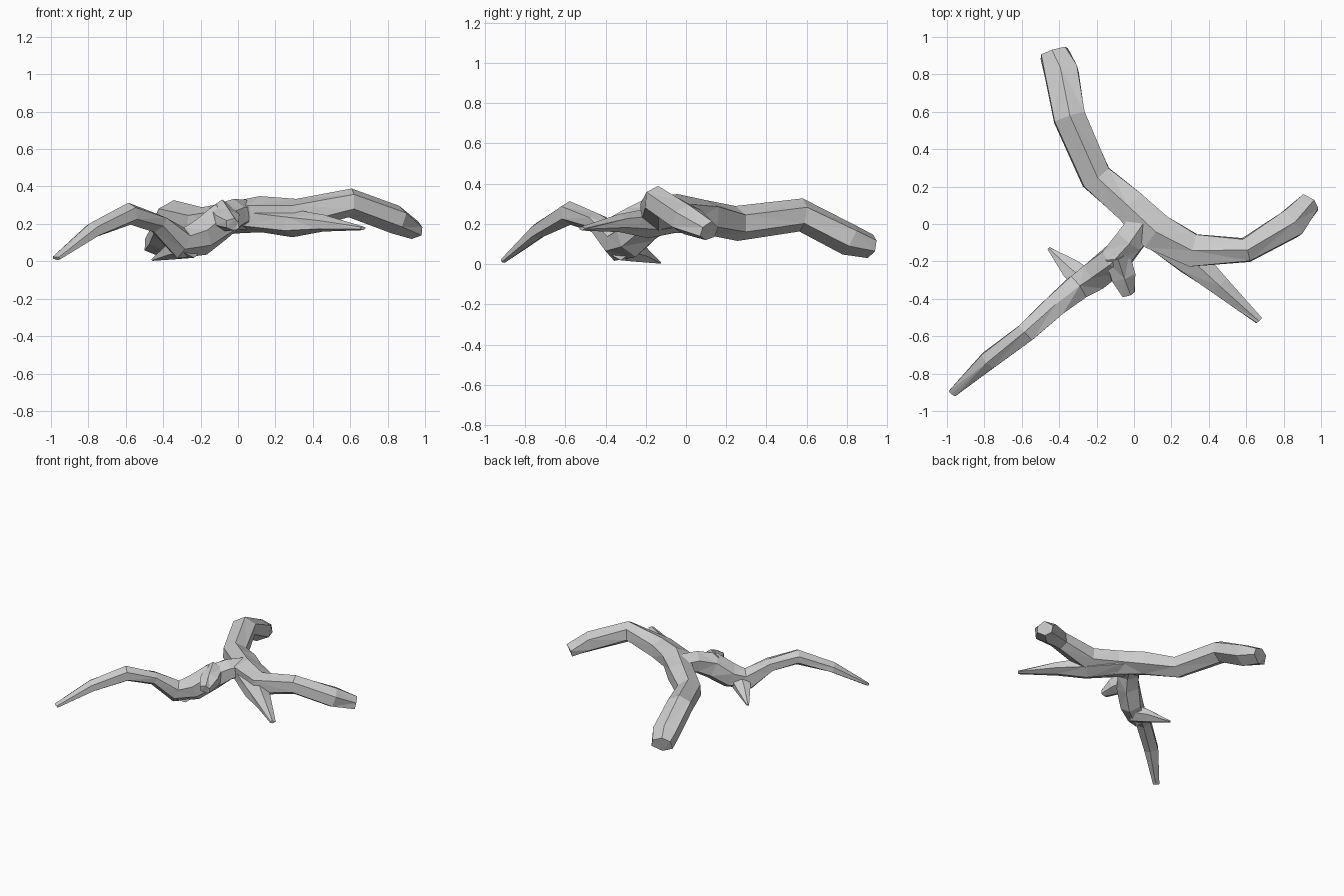
import bpy, bmesh, math, random
from mathutils import Vector

if "Cube" in bpy.data.objects:
    bpy.data.objects.remove(bpy.data.objects["Cube"])

random.seed(4)
UP = Vector((0, 0, 1))


def limb(name, path, sides=6, jitter=0.006):
    """Faceted tube; path rows are x, y, z, half width, half height."""
    bm = bmesh.new()
    pts = [Vector(p[:3]) for p in path]
    rings = []
    for i, p in enumerate(path):
        tangent = (pts[min(i + 1, len(pts) - 1)] - pts[max(i - 1, 0)]).normalized()
        side = tangent.cross(UP).normalized()
        lift = side.cross(tangent).normalized()
        ring = []
        for k in range(sides):
            a = math.pi / 2 + math.tau * k / sides
            v = pts[i] + side * (math.cos(a) * p[3] * 1.12) + lift * (math.sin(a) * p[4])
            j = min(jitter, p[3] * 0.2)
            v += Vector([random.uniform(-j, j) for _ in range(3)])
            v.z = max(v.z, 0)
            ring.append(bm.verts.new(v))
        rings.append(ring)
    for a, b in zip(rings, rings[1:]):
        for k in range(sides):
            n = (k + 1) % sides
            bm.faces.new((a[k], a[n], b[n], b[k]))
    bm.faces.new(rings[0][::-1])
    bm.faces.new(rings[-1])
    bmesh.ops.triangulate(bm, faces=bm.faces[:])
    bmesh.ops.recalc_face_normals(bm, faces=bm.faces[:])
    mesh = bpy.data.meshes.new(name)
    bm.to_mesh(mesh)
    bm.free()
    ob = bpy.data.objects.new(name, mesh)
    bpy.context.collection.objects.link(ob)
    return ob


# Main bough, sweeping from back left to the right end
bough = limb("driftwood_branch", [
    (-0.43, 0.92, 0.09, 0.075, 0.06),
    (-0.39, 0.81, 0.125, 0.092, 0.08),
    (-0.345, 0.57, 0.245, 0.085, 0.078),
    (-0.20, 0.25, 0.205, 0.085, 0.085),
    (-0.02, 0.09, 0.235, 0.09, 0.09),
    (0.12, -0.04, 0.255, 0.10, 0.095),
    (0.32, -0.14, 0.25, 0.09, 0.09),
    (0.60, -0.14, 0.315, 0.065, 0.08),
    (0.84, 0.00, 0.225, 0.08, 0.08),
    (0.945, 0.11, 0.165, 0.057, 0.05)])

limbs = [
    # Flat pointed shoot at front right
    limb("front_right_shoot", [
        (0.08, -0.02, 0.23, 0.09, 0.07),
        (0.30, -0.19, 0.205, 0.085, 0.075),
        (0.46, -0.33, 0.20, 0.055, 0.045),
        (0.668, -0.518, 0.178, 0.02, 0.008)]),
    # Long limb dipping to the ground, rising, then tapering front left
    limb("front_left_limb", [
        (0.06, 0.02, 0.25, 0.08, 0.08),
        (-0.02, -0.09, 0.25, 0.075, 0.08),
        (-0.10, -0.19, 0.205, 0.085, 0.10),
        (-0.20, -0.27, 0.125, 0.08, 0.095),
        (-0.31, -0.345, 0.10, 0.07, 0.085),
        (-0.43, -0.44, 0.205, 0.058, 0.05),
        (-0.58, -0.58, 0.253, 0.055, 0.058),
        (-0.78, -0.73, 0.165, 0.052, 0.045),
        (-0.972, -0.908, 0.016, 0.022, 0.012)]),
    # Short broken stub
    limb("broken_stub", [
        (-0.09, -0.17, 0.24, 0.07, 0.09),
        (-0.06, -0.28, 0.22, 0.068, 0.065),
        (-0.025, -0.375, 0.195, 0.035, 0.035)]),
    # Small spike touching the ground
    limb("ground_spike", [
        (-0.25, -0.32, 0.09, 0.075, 0.07),
        (-0.335, -0.24, 0.065, 0.052, 0.05),
        (-0.455, -0.13, 0.007, 0.008, 0.006)]),
]

# Fuse all limbs into one piece of wood
bpy.context.view_layer.objects.active = bough
for part in limbs:
    mod = bough.modifiers.new("fuse", 'BOOLEAN')
    mod.operation = 'UNION'
    mod.solver = 'EXACT'
    mod.object = part
    bpy.ops.object.modifier_apply(modifier=mod.name)
    bpy.data.objects.remove(part)
